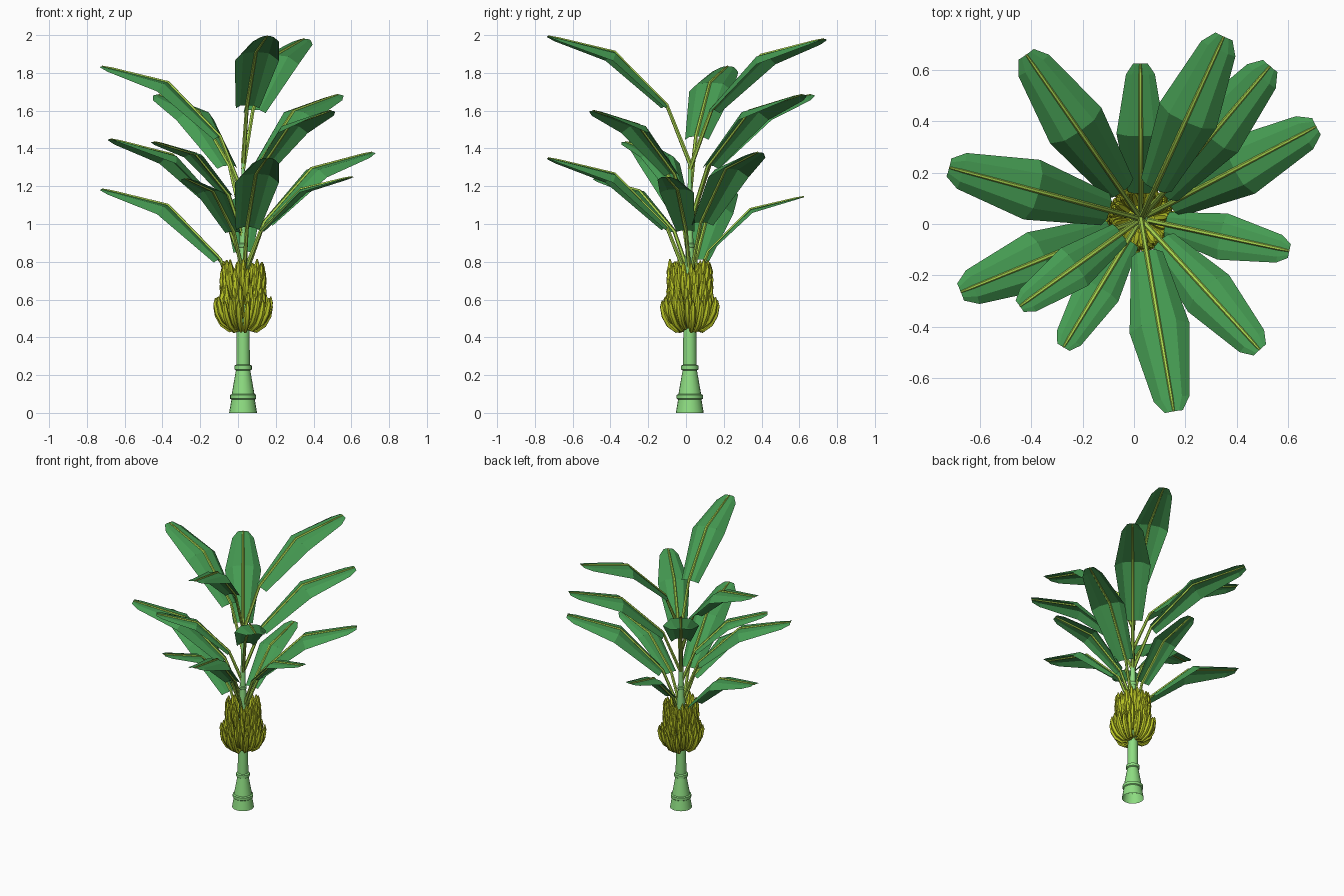
import bpy, bmesh, math, random
from mathutils import Vector

random.seed(4)
if "Cube" in bpy.data.objects:
    bpy.data.objects.remove(bpy.data.objects["Cube"])

AXIS = Vector((0.027, 0.02, 0))
UP = Vector((0, 0, 1))


def material(name, rgb):
    m = bpy.data.materials.new(name)
    m.use_nodes = True
    m.diffuse_color = (*rgb, 1)
    m.node_tree.nodes["Principled BSDF"].inputs["Base Color"].default_value = (*rgb, 1)
    return m


TRUNK = material("trunk green", (0.27, 0.72, 0.22))
LEAF = material("leaf green", (0.06, 0.33, 0.085))
RIB = material("rib lime", (0.42, 0.70, 0.08))
FRUIT = material("fruit yellow", (0.52, 0.60, 0.02))


def finish(bm, name, mat, smooth=False):
    mesh = bpy.data.meshes.new(name)
    bm.to_mesh(mesh)
    bm.free()
    mesh.materials.append(mat)
    ob = bpy.data.objects.new(name, mesh)
    bpy.context.collection.objects.link(ob)
    if smooth:
        bpy.ops.object.select_all(action='DESELECT')
        ob.select_set(True)
        bpy.context.view_layer.objects.active = ob
        bpy.ops.object.shade_smooth_by_angle(angle=math.radians(40))


def tube(bm, points, radii, side, sides):
    """Sweep a round section, open at its start, along points in the plane square to side."""
    rings = []
    for i, (p, r) in enumerate(zip(points, radii)):
        tangent = (points[min(i + 1, len(points) - 1)] - points[max(i - 1, 0)]).normalized()
        normal = tangent.cross(side)
        ring = []
        for k in range(sides):
            a = math.tau * k / sides
            ring.append(bm.verts.new(p + (side * math.cos(a) + normal * math.sin(a)) * r))
        rings.append(ring)
    for a, b in zip(rings, rings[1:]):
        for k in range(sides):
            j = (k + 1) % sides
            bm.faces.new((a[k], a[j], b[j], b[k]))
    bm.faces.new(rings[-1])


# Trunk: flared foot, raised rings and a slim upper stalk
profile = [(0.074, 0), (0.062, 0.07), (0.069, 0.075), (0.069, 0.095), (0.060, 0.10),
           (0.038, 0.225), (0.046, 0.23), (0.046, 0.25), (0.036, 0.255), (0.034, 0.45),
           (0.026, 0.80), (0.021, 0.875), (0.025, 0.88), (0.025, 0.895), (0.019, 0.90),
           (0.015, 1.05), (0.008, 1.32)]
bm = bmesh.new()
tube(bm, [AXIS + UP * z for r, z in profile], [r for r, z in profile], Vector((1, 0, 0)), 20)
finish(bm, "trunk", TRUNK, True)


# Leaves: a creased blade bending over near the middle, with a stalk running on as midrib
def leaf(index, tx, ty, tz):
    flat = Vector((tx, ty, 0)) - AXIS
    reach = flat.length
    s = reach / 0.77
    droop = s if s > 0.85 else s * 0.5   # the short leaves are flatter
    out = flat.normalized()
    side = UP.cross(out)
    root, base, bend, near, tip = [AXIS + out * (r * s) + UP * (tz + z * s) for r, z in
                                   ((0, -0.68), (0.125, -0.37), (0.41, -0.085),
                                    (0.715, -0.012), (0.77, 0))]
    bm = bmesh.new()
    rows = []
    # each row: centre, half width, edge droop, slope of the section
    for p, w, d, slope in ((base, 0.064, 0.025, 45), (bend, 0.120, 0.055, 30),
                           (near, 0.072, 0.018, 13), (tip, 0.036, 0.006, 13)):
        a = math.radians(slope)
        down = out * math.sin(a) - UP * math.cos(a)
        rows.append([bm.verts.new(p + side * (w * u * s) + down * (d * v * droop))
                     for u, v in ((-1, 1), (-0.58, 0.15), (0, 0), (0.58, 0.15), (1, 1))])
    for a, b in zip(rows, rows[1:]):
        for k in range(4):
            bm.faces.new((a[k], b[k], b[k + 1], a[k + 1]))
    bm.normal_update()
    if sum(f.normal.z for f in bm.faces) < 0:
        bmesh.ops.reverse_faces(bm, faces=bm.faces)
    finish(bm, f"leaf_blade_{index}", LEAF)
    bm = bmesh.new()
    tube(bm, [root, base, bend, near, tip], [0.012, 0.010, 0.009, 0.007, 0.004], side, 6)
    finish(bm, f"leaf_stalk_{index}", RIB, True)


tips = [(0.155, -0.73, 1.995), (0.35, 0.73, 1.98), (-0.72, 0.22, 1.835),
        (-0.42, 0.66, 1.685), (0.53, 0.615, 1.685), (0.49, -0.49, 1.60),
        (-0.675, -0.265, 1.45), (-0.445, -0.32, 1.435), (0.71, 0.38, 1.38),
        (0.155, -0.73, 1.35), (0.605, -0.105, 1.25), (-0.275, -0.48, 1.24),
        (-0.72, 0.22, 1.185), (0.025, 0.625, 1.145)]
for i, t in enumerate(tips, 1):
    leaf(i, *t)


# Fruit bunch: tiers of slim upturned fingers, the lowest tier flaring widest
def fruit_tier(index, z, spread, count, length):
    bm = bmesh.new()
    for k in range(count):
        a = math.tau * (k + 0.5 * (index % 2)) / count + random.uniform(-0.08, 0.08)
        out = Vector((math.cos(a), math.sin(a), 0))
        side = UP.cross(out)
        lift = random.uniform(-0.015, 0.015)
        pts = [AXIS + out * (0.03 + (spread - 0.03) * r) + UP * (z + lift + length * h)
               for r, h in ((0, 0.05), (0.35, 0), (0.68, 0.2), (0.9, 0.5), (1, 0.8), (1, 1))]
        tube(bm, pts, [0.007, 0.011, 0.016, 0.017, 0.013, 0.004], side, 6)
    finish(bm, f"fruit_tier_{index}", FRUIT, True)


for i, (z, spread, count, length) in enumerate(
        ((0.445, 0.147, 20, 0.16), (0.465, 0.120, 18, 0.17), (0.52, 0.114, 17, 0.17),
         (0.58, 0.114, 17, 0.16), (0.625, 0.112, 17, 0.15), (0.675, 0.105, 17, 0.13)), 1):
    fruit_tier(i, z, spread, count, length)
